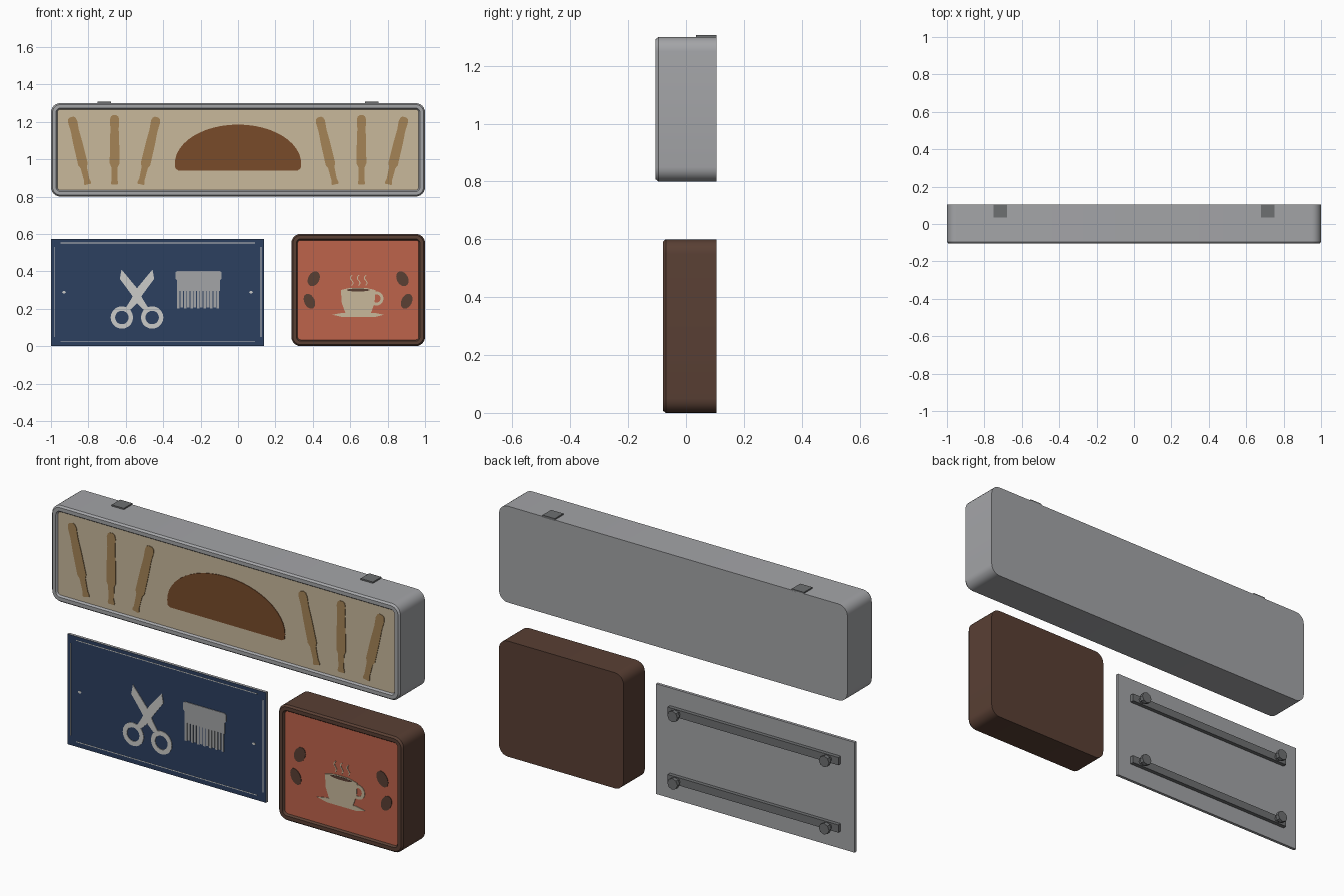
import bpy, bmesh
from math import sin, cos, pi
from mathutils import Vector

cube = bpy.data.objects.get("Cube")
if cube:
    bpy.data.objects.remove(cube, do_unlink=True)


def material(name, r, g, b):
    m = bpy.data.materials.new(name)
    m.use_nodes = True
    m.diffuse_color = (r, g, b, 1)
    m.node_tree.nodes["Principled BSDF"].inputs["Base Color"].default_value = (r, g, b, 1)
    return m


GREY = material("light grey metal", .37, .375, .39)
DARK = material("dark grey metal", .155, .16, .165)
BEIGE = material("beige", .58, .48, .33)
TAN = material("rolling pin tan", .376, .231, .093)
CRUST = material("bread brown", .188, .07, .023)
ORANGE = material("burnt orange", .515, .127, .07)
BROWN = material("dark brown wood", .1, .05, .034)
NAVY = material("navy blue", .025, .05, .115)
WHITE = material("off white", .6, .6, .58)


def finish(name, bm, *mats, smooth=False):
    bmesh.ops.recalc_face_normals(bm, faces=bm.faces)
    mesh = bpy.data.meshes.new(name)
    bm.to_mesh(mesh)
    bm.free()
    ob = bpy.data.objects.new(name, mesh)
    bpy.context.collection.objects.link(ob)
    for m in mats:
        mesh.materials.append(m)
    if smooth:
        bpy.ops.object.select_all(action='DESELECT')
        ob.select_set(True)
        bpy.context.view_layer.objects.active = ob
        bpy.ops.object.shade_smooth_by_angle()
    return ob


def box(name, x0, x1, y0, y1, z0, z1, *mats):
    bm = bmesh.new()
    bmesh.ops.create_cube(bm, size=1)
    for v in bm.verts:
        v.co = ((x0 + x1) / 2 + v.co.x * (x1 - x0),
                (y0 + y1) / 2 + v.co.y * (y1 - y0),
                (z0 + z1) / 2 + v.co.z * (z1 - z0))
    bm.normal_update()
    if len(mats) > 1:
        for f in bm.faces:
            f.material_index = int(f.normal.y < -.5)
    return finish(name, bm, *mats)


def plate(name, shapes, y, mat, thick=.003):
    """Thin plate whose back lies on y, from outlines in x and z."""
    bm = bmesh.new()
    for pts in shapes:
        face = bm.faces.new([bm.verts.new((x, y, z)) for x, z in pts])
        new = bmesh.ops.extrude_face_region(bm, geom=[face])["geom"]
        for v in new:
            if isinstance(v, bmesh.types.BMVert):
                v.co.y -= thick
    return finish(name, bm, mat)


def rect(x0, x1, z0, z1):
    return [(x0, z0), (x1, z0), (x1, z1), (x0, z1)]


def ellipse(cx, cz, rx, rz, tilt=0, n=20):
    out = []
    for i in range(n):
        u, w = rx * cos(2 * pi * i / n), rz * sin(2 * pi * i / n)
        out.append((cx + u * cos(tilt) - w * sin(tilt), cz + u * sin(tilt) + w * cos(tilt)))
    return out


def ring(cx, cz, ro, ri, n=20):
    """Ring split into quads."""
    a, b = ellipse(cx, cz, ro, ro, n=n), ellipse(cx, cz, ri, ri, n=n)
    return [[a[i], a[(i + 1) % n], b[(i + 1) % n], b[i]] for i in range(n)]


def rounded(x0, x1, z0, z1, r, n=6):
    pts = []
    for k, (cx, cz) in enumerate(((x1 - r, z1 - r), (x0 + r, z1 - r),
                                  (x0 + r, z0 + r), (x1 - r, z0 + r))):
        for i in range(n + 1):
            a = (k + i / n) * pi / 2
            pts.append((cx + r * cos(a), cz + r * sin(a)))
    return pts


def sign_case(name, x0, x1, z0, z1, front, back, mat, panel):
    """Rounded case with a raised front rim around a recessed panel."""
    bm = bmesh.new()
    rings = []
    for inset, y in ((0, back), (0, front + .01), (.008, front),
                     (.027, front), (.034, front + .01)):
        pts = rounded(x0 + inset, x1 - inset, z0 + inset, z1 - inset, max(.05 - inset, .015))
        rings.append([bm.verts.new((x, y, z)) for x, z in pts])
    for a, b in zip(rings, rings[1:]):
        for i in range(len(a)):
            j = (i + 1) % len(a)
            bm.faces.new((a[i], a[j], b[j], b[i]))
    bm.faces.new(rings[0])
    bm.faces.new(rings[-1]).material_index = 1
    return finish(name, bm, mat, panel, smooth=True)


# Long bakery sign
sign_case("bakery_sign_case", -1, 1, .8, 1.3, -.105, .105, GREY, BEIGE)
bakery = -.095
for side, s in (("left", 1), ("right", -1)):
    xs = sorted((s * .68, s * .75))
    box(side + "_top_bracket", *xs, .035, .105, 1.295, 1.307, DARK)

# Bread loaf
loaf = [(.338 * cos(i * pi / 24), .975 + .21 * sin(i * pi / 24)) for i in range(25)]
plate("bread_loaf", [loaf + [(-.335, .95), (-.32, .94), (.32, .94), (.335, .95)]], bakery, CRUST)

# Rolling pins: distance along the pin and half width
PIN = ((0, .016), (.02, .02), (.07, .015), (.25, .017), (.3, .026),
       (.6, .025), (.8, .022), (.93, .025), (.98, .02), (1, .01))


def pin(bottom, top):
    b, t = Vector(bottom), Vector(top)
    side = Vector(((t - b).y, -(t - b).x)).normalized()
    right = [b.lerp(t, d) + side * w for d, w in PIN]
    left = [b.lerp(t, d) - side * w for d, w in reversed(PIN)]
    return [tuple(p) for p in right + left]


for side, s in (("left", 1), ("right", -1)):
    pins = [pin((s * xb, .865), (s * xt, zt))
            for xb, xt, zt in ((.52, .435, 1.225), (.66, .66, 1.235), (.803, .89, 1.225))]
    plate(side + "_rolling_pins", pins, bakery, TAN)

# Cafe sign
sign_case("cafe_sign_case", .285, 1, 0, .6, -.08, .105, BROWN, ORANGE)
cafe, mid = -.07, .642
beans = []
for s in (1, -1):
    beans += [ellipse(mid + s * .237, .36, .03, .042, s * .5),
              ellipse(mid + s * .26, .24, .028, .042, -s * .45)]
plate("coffee_beans", beans, cafe, BROWN)

# Cup, saucer and steam
plate("cup_bowl", [[(.55, .3), (.6, .312), (.68, .312), (.735, .3), (.73, .23),
                    (.71, .175), (.575, .175), (.555, .23)]], cafe, BEIGE)
plate("cup_handle", ring(.74, .255, .038, .022), cafe, BEIGE)
plate("saucer", [[(.505, .168), (.56, .178), (.73, .178), (.78, .168),
                  (.73, .155), (.56, .155)]], cafe, BEIGE)
plate("coffee_surface", [ellipse(.642, .3, .062, .008)], cafe - .003, BROWN, .001)
steam = []
for x in (.605, .642, .68):
    edge = [(x + .008 * sin(i * 1.3), .325 + i * .011) for i in range(6)]
    steam.append(edge + [(u + .006, z) for u, z in reversed(edge)])
plate("steam", steam, cafe, BEIGE, .002)

# Barber panel
box("barber_panel", -1, .14, .03, .045, 0, .572, GREY, NAVY)
face, centre = .03, -.43
lines = [rect(-.95, .09, .024, .028), rect(-.95, .09, .55, .554)]
for s in (1, -1):
    x = centre + s * .553
    lines.append(rect(x - .002, x + .002, .05, .53))
plate("border_lines", lines, face, WHITE, .001)
plate("screw_marks", [ellipse(centre + s * .5, .288, .01, .007, n=8) for s in (1, -1)],
      face, WHITE, .001)

# Scissors
BLADE = ((-.083, .41), (-.092, .36), (-.033, .28), (-.005, .235), (.035, .195),
         (.06, .205), (.032, .25), (.008, .3))
pair = []
for s in (1, -1):
    pair.append([(-.54 + s * x, z) for x, z in BLADE])
    pair += ring(-.54 + s * .081, .153, .06, .036)
plate("scissors", pair, face, WHITE)

# Comb with a row of teeth
comb = [rounded(-.335, -.087, .352, .402, .014, 3), rect(-.325, -.097, .295, .353)]
pitch = .228 / 13
for i in range(13):
    x = -.325 + i * pitch
    comb.append(rect(x, x + pitch - .004, .2 + .006 * (i % 2), .296))
plate("comb", comb, face, GREY)


# Back rails and standoff bolts
def bolt(name, x, z):
    bm = bmesh.new()
    for radius, y0, y1 in ((.017, .06, .09), (.029, .085, .105)):
        new = bmesh.ops.create_cone(bm, cap_ends=True, segments=8, radius1=radius,
                                    radius2=radius, depth=y1 - y0)["verts"]
        for v in new:
            v.co = (x + v.co.x, (y0 + y1) / 2 + v.co.z, z + v.co.y)
    finish(name, bm, DARK)


for level, z in (("upper", .46), ("lower", .11)):
    box(level + "_rail", centre - .49, centre + .49, .044, .065, z - .02, z + .02, DARK)
    for side, s in (("left", 1), ("right", -1)):
        bolt(f"{level}_{side}_bolt", centre + s * .435, z)
